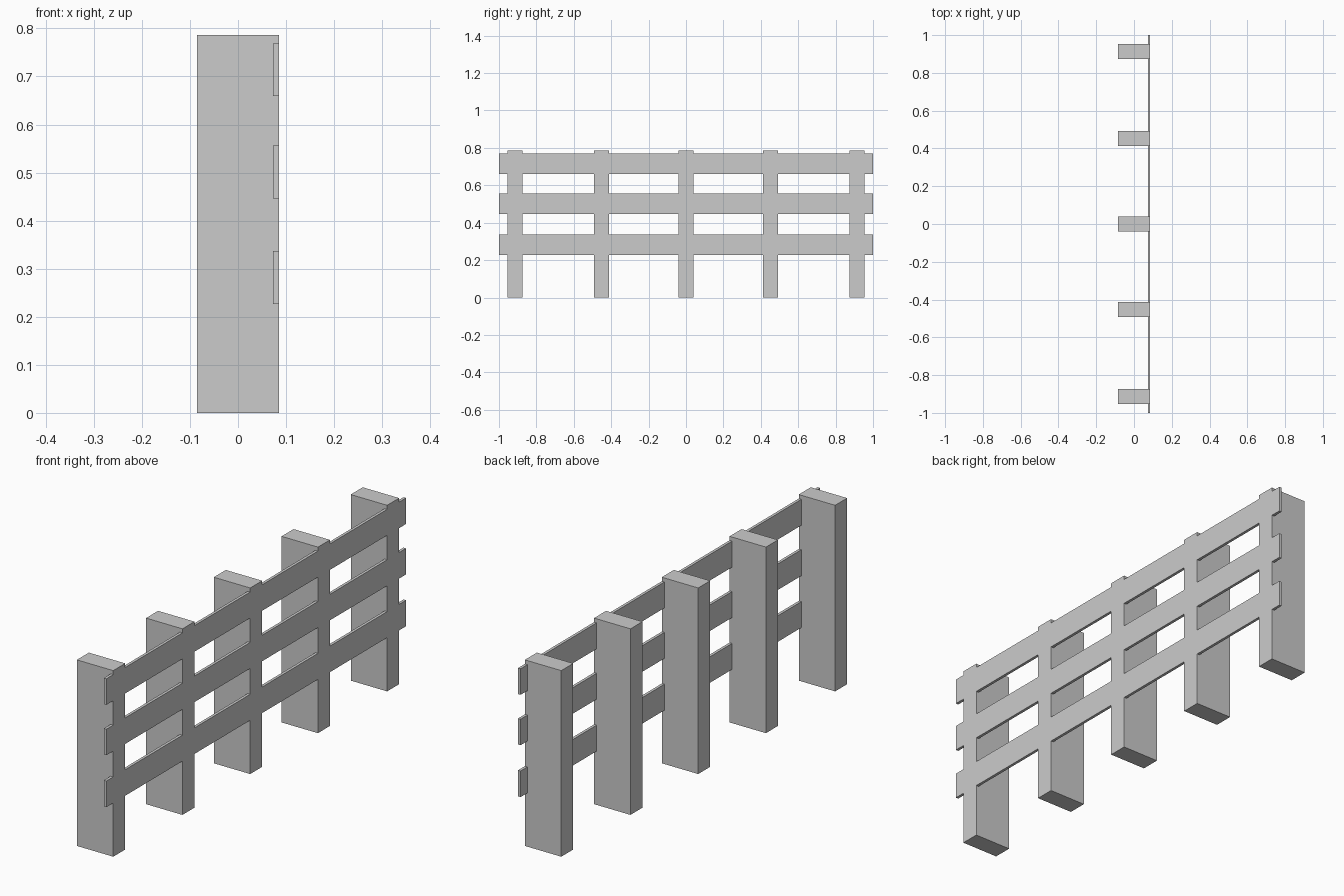
import bpy

if "Cube" in bpy.data.objects:
    bpy.data.objects.remove(bpy.data.objects["Cube"])


def box(name, lo, hi):
    size = [b - a for a, b in zip(lo, hi)]
    mid = [(a + b) / 2 for a, b in zip(lo, hi)]
    bpy.ops.mesh.primitive_cube_add(size=1, location=mid)
    ob = bpy.context.object
    ob.name = name
    ob.scale = size
    bpy.ops.object.transform_apply(location=False, rotation=False, scale=True)
    return ob


DEPTH = 0.085   # half depth of a post
HALF_W = 0.04   # half width of a post

# Upright posts
for i, y in enumerate((-0.914, -0.452, 0.0, 0.452, 0.914)):
    box(f"post_{i + 1}", (-DEPTH, y - HALF_W, 0), (DEPTH, y + HALF_W, 0.786))

# Horizontal rails, let in flush with the post faces
for name, z in (("lower", 0.227), ("middle", 0.446), ("upper", 0.659)):
    box(f"{name}_rail", (0.073, -1, z), (DEPTH, 1, z + 0.11))
